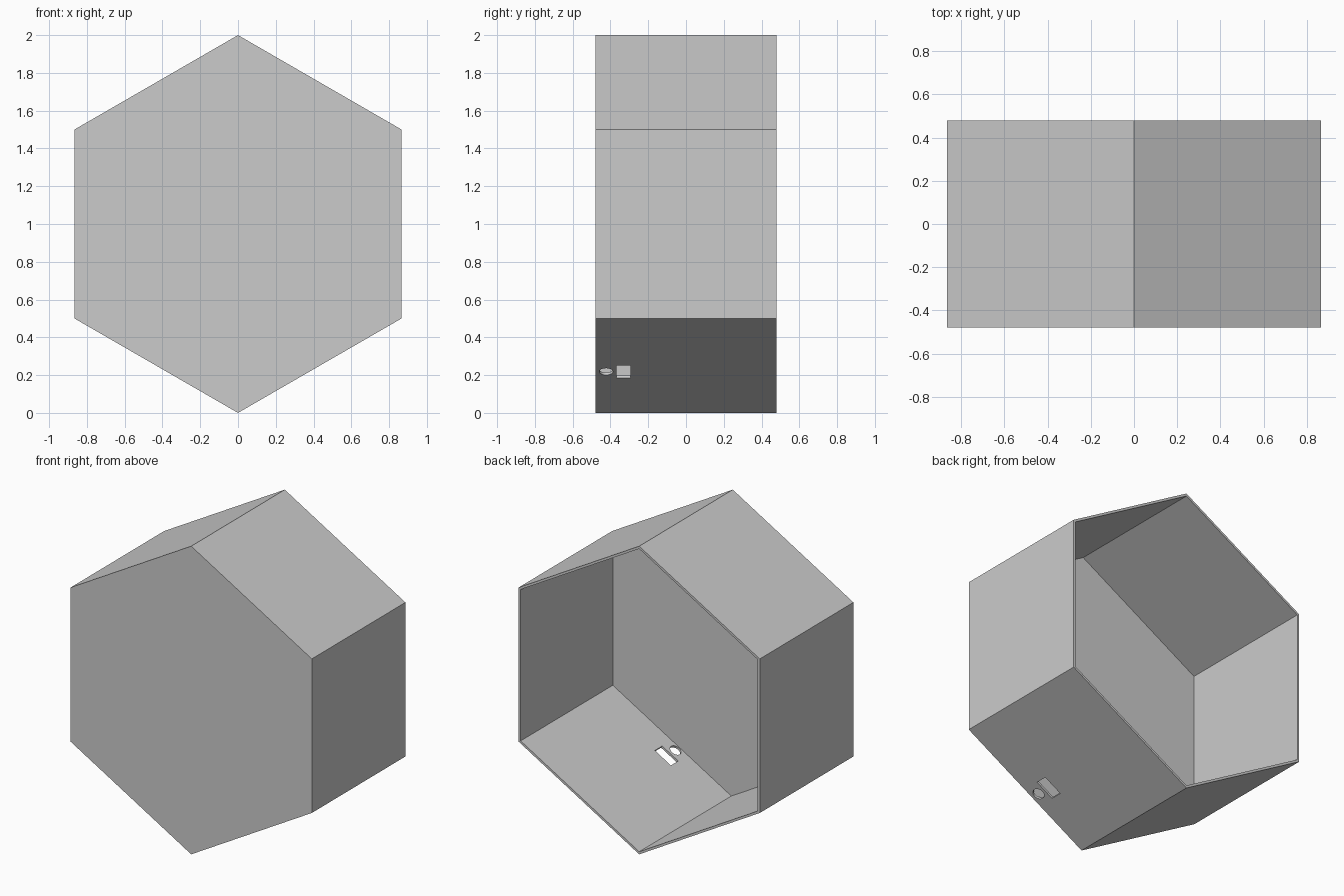
import bpy
import math
from mathutils import Vector

if "Cube" in bpy.data.objects:
    bpy.data.objects.remove(bpy.data.objects["Cube"], do_unlink=True)

DEPTH = 0.96
WALL = 0.015
APOTHEM = math.cos(math.pi / 6)
SLOPE = math.radians(30)

grey = bpy.data.materials.new("light_grey")
grey.use_nodes = True
grey.diffuse_color = (0.6, 0.6, 0.6, 1)
grey.node_tree.nodes["Principled BSDF"].inputs["Base Color"].default_value = grey.diffuse_color


def hex_prism(name, radius, y_front, y_back):
    """Pointed-top hexagonal prism running along y, centred at z = 1."""
    # The ring runs anticlockwise seen from the front, so normals face outward
    ring = [(-radius * math.sin(i * math.pi / 3), 1 + radius * math.cos(i * math.pi / 3))
            for i in range(6)]
    verts = [(x, y, z) for y in (y_front, y_back) for x, z in ring]
    faces = [tuple(range(6)), tuple(range(11, 5, -1))]
    faces += [(i, i + 6, (i + 1) % 6 + 6, (i + 1) % 6) for i in range(6)]
    mesh = bpy.data.meshes.new(name)
    mesh.from_pydata(verts, [], faces)
    mesh.materials.append(grey)
    obj = bpy.data.objects.new(name, mesh)
    bpy.context.collection.objects.link(obj)
    return obj


def on_slope(distance, y):
    """Point on the lower +x wall, measured up from the bottom edge."""
    return Vector((distance * math.cos(SLOPE), y, distance * math.sin(SLOPE)))


def cut(target, cutter):
    cutter.hide_render = True
    cutter.data.materials.clear()
    cutter.data.materials.append(grey)
    mod = target.modifiers.new("cut", "BOOLEAN")
    mod.operation = "DIFFERENCE"
    mod.solver = "EXACT"
    mod.object = cutter
    bpy.context.view_layer.objects.active = target
    bpy.ops.object.modifier_apply(modifier=mod.name)
    bpy.data.objects.remove(cutter, do_unlink=True)


# Hexagonal shell: closed front, open back
shell = hex_prism("hexagonal_shell", 1, -DEPTH / 2, DEPTH / 2)
cut(shell, hex_prism("cavity_cutter", 1 - WALL / APOTHEM, -DEPTH / 2 + WALL, DEPTH))

# Rectangular slot through the lower wall
bpy.ops.mesh.primitive_cube_add(size=1, location=on_slope(0.437, -0.33),
                                rotation=(0, -SLOPE, 0))
slot = bpy.context.object
slot.name = "slot_cutter"
slot.scale = (0.133, 0.075, 0.1)
bpy.context.view_layer.update()
cut(shell, slot)

# Round hole beside the slot
bpy.ops.mesh.primitive_cylinder_add(vertices=32, radius=0.036, depth=0.1,
                                    location=on_slope(0.437, -0.423),
                                    rotation=(0, -SLOPE, 0))
hole = bpy.context.object
hole.name = "round_hole_cutter"
cut(shell, hole)
